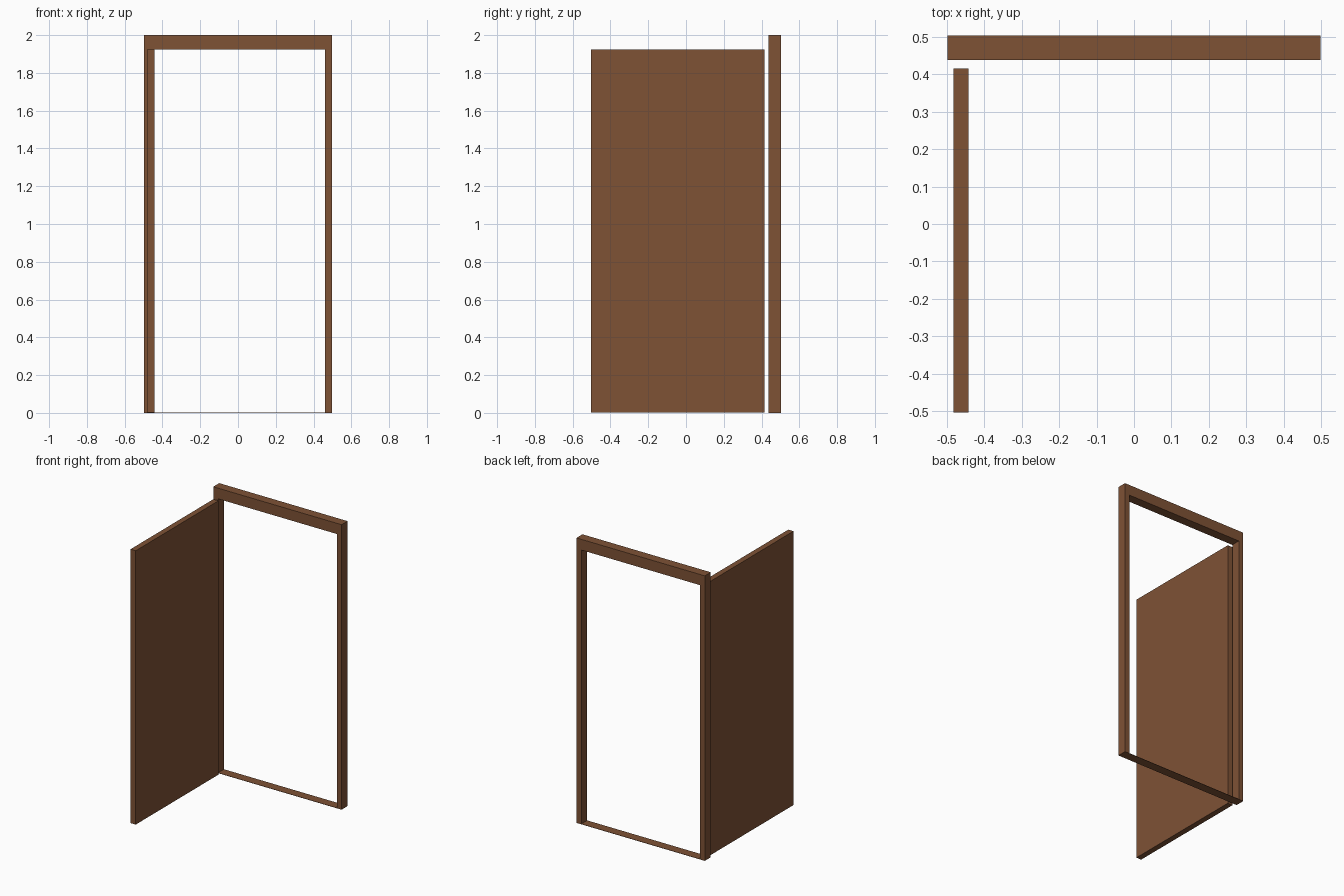
import bpy
import bmesh
from mathutils import Vector

if "Cube" in bpy.data.objects:
    bpy.data.objects.remove(bpy.data.objects["Cube"])

# Single wood colour
wood = bpy.data.materials.new("brown_wood")
wood.diffuse_color = (0.209, 0.084, 0.036, 1.0)
wood.use_nodes = True
wood.node_tree.nodes["Principled BSDF"].inputs["Base Color"].default_value = wood.diffuse_color


def box(name, low, high):
    """Axis-aligned box between two corners."""
    low, high = Vector(low), Vector(high)
    bm = bmesh.new()
    bmesh.ops.create_cube(bm, size=1.0)
    bmesh.ops.scale(bm, vec=high - low, verts=bm.verts)
    bmesh.ops.translate(bm, vec=(low + high) / 2, verts=bm.verts)
    mesh = bpy.data.meshes.new(name)
    bm.to_mesh(mesh)
    bm.free()
    mesh.materials.append(wood)
    obj = bpy.data.objects.new(name, mesh)
    bpy.context.collection.objects.link(obj)
    return obj


HALF_W, INNER = 0.498, 0.461      # frame outer and inner half widths
FRONT, BACK = 0.437, 0.503        # frame depth range
HEAD, TOP = 1.925, 2.0            # underside and top of the head beam

# Door frame: two jambs, head beam and a very thin sill
for side, x0, x1 in (("left", -HALF_W, -INNER), ("right", INNER, HALF_W)):
    box(side + "_jamb", (x0, FRONT, 0), (x1, BACK, HEAD))
box("head_beam", (-HALF_W, FRONT, HEAD), (HALF_W, BACK, TOP))
box("sill", (-INNER, FRONT, 0), (INNER, BACK, 0.002))

# Door leaf, swung fully open to the front
box("door_leaf", (-0.482, -0.503, 0.003), (-0.442, 0.415, HEAD))
